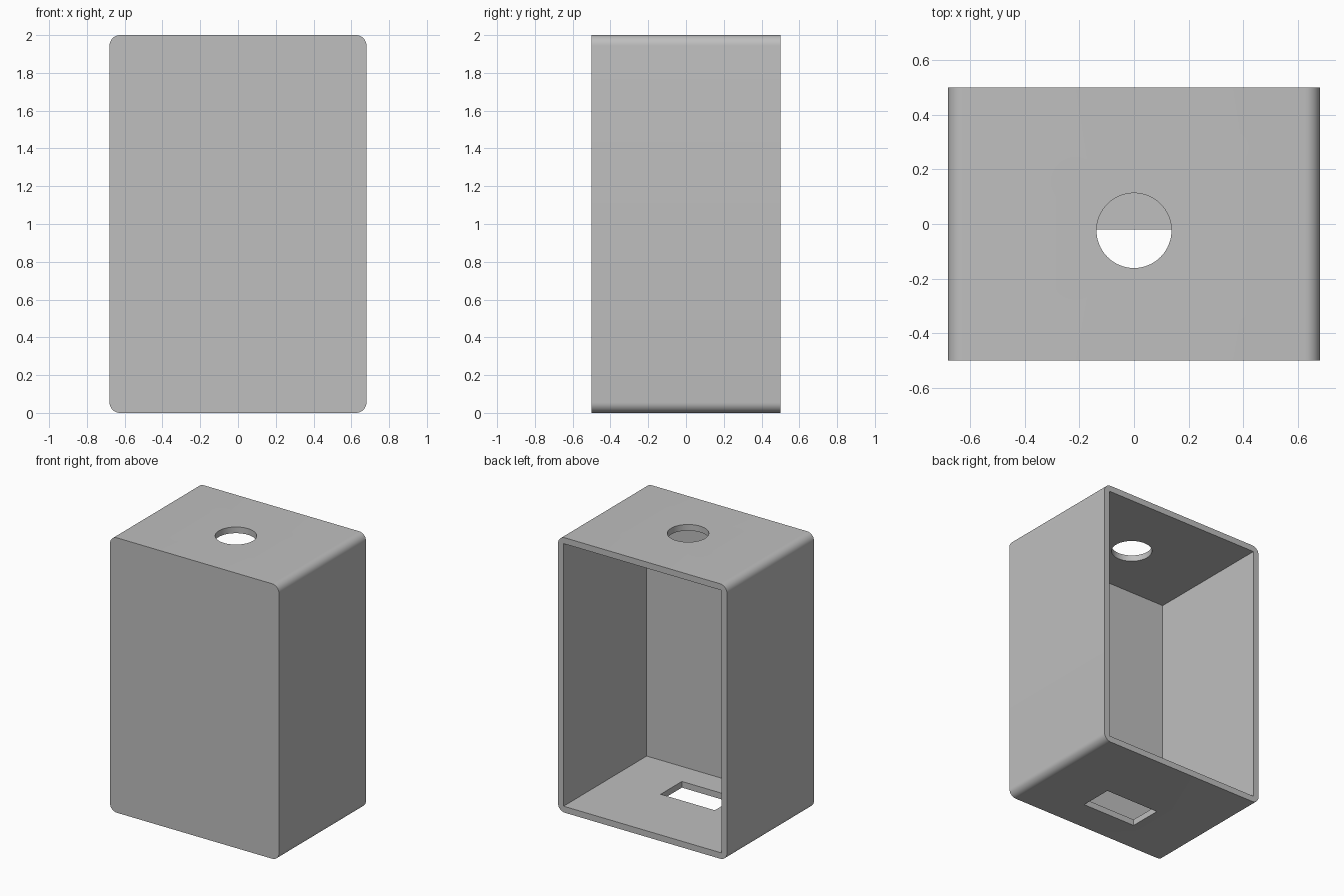
import bpy
import bmesh
from math import radians
from mathutils import Matrix, Vector

cube = bpy.data.objects.get("Cube")
if cube:
    bpy.data.objects.remove(cube, do_unlink=True)

WIDTH, DEPTH, HEIGHT = 1.36, 1.0, 2.0
WALL = 0.045
CORNER = 0.055

grey = bpy.data.materials.new("light grey")
grey.use_nodes = True
grey.diffuse_color = (0.52, 0.52, 0.52, 1)
grey.node_tree.nodes["Principled BSDF"].inputs["Base Color"].default_value = grey.diffuse_color


def add_object(name, bm):
    mesh = bpy.data.meshes.new(name)
    bm.to_mesh(mesh)
    bm.free()
    mesh.materials.append(grey)
    obj = bpy.data.objects.new(name, mesh)
    bpy.context.collection.objects.link(obj)
    return obj


def box(size, centre):
    bm = bmesh.new()
    bmesh.ops.create_cube(bm, size=1, matrix=Matrix.Translation(centre) @ Matrix.Diagonal((*size, 1)))
    return bm


# Outer shell: the four edges running front to back are rounded
bm = box((WIDTH, DEPTH, HEIGHT), (0, 0, HEIGHT / 2))
long_edges = [e for e in bm.edges
              if abs((e.verts[0].co - e.verts[1].co).normalized().dot(Vector((0, 1, 0)))) > 0.9]
bmesh.ops.bevel(bm, geom=long_edges, offset=CORNER, segments=8, profile=0.5, affect="EDGES")
enclosure = add_object("enclosure", bm)

# Cavity, open at the back
cavity = add_object("cavity_cutter", box(
    (WIDTH - 2 * WALL, DEPTH, HEIGHT - 2 * WALL), (0, WALL, HEIGHT / 2)))

# Round hole through the top
bm = bmesh.new()
bmesh.ops.create_cone(bm, cap_ends=True, segments=64, radius1=0.137, radius2=0.137,
                      depth=0.3, matrix=Matrix.Translation((0, -0.024, HEIGHT)))
top_hole = add_object("top_hole_cutter", bm)

# Rectangular slot through the floor
floor_slot = add_object("floor_slot_cutter", box((0.436, 0.244, 0.3), (0, -0.142, 0)))

bpy.context.view_layer.objects.active = enclosure
for cutter in (cavity, top_hole, floor_slot):
    cutter.hide_render = True
    cut = enclosure.modifiers.new(cutter.name, "BOOLEAN")
    cut.operation = "DIFFERENCE"
    cut.solver = "EXACT"
    cut.object = cutter
    bpy.ops.object.modifier_apply(modifier=cut.name)
    bpy.data.objects.remove(cutter, do_unlink=True)

# Smooth corners with crisp rims
bpy.ops.object.select_all(action="DESELECT")
enclosure.select_set(True)
bpy.ops.object.shade_smooth_by_angle(angle=radians(30))
